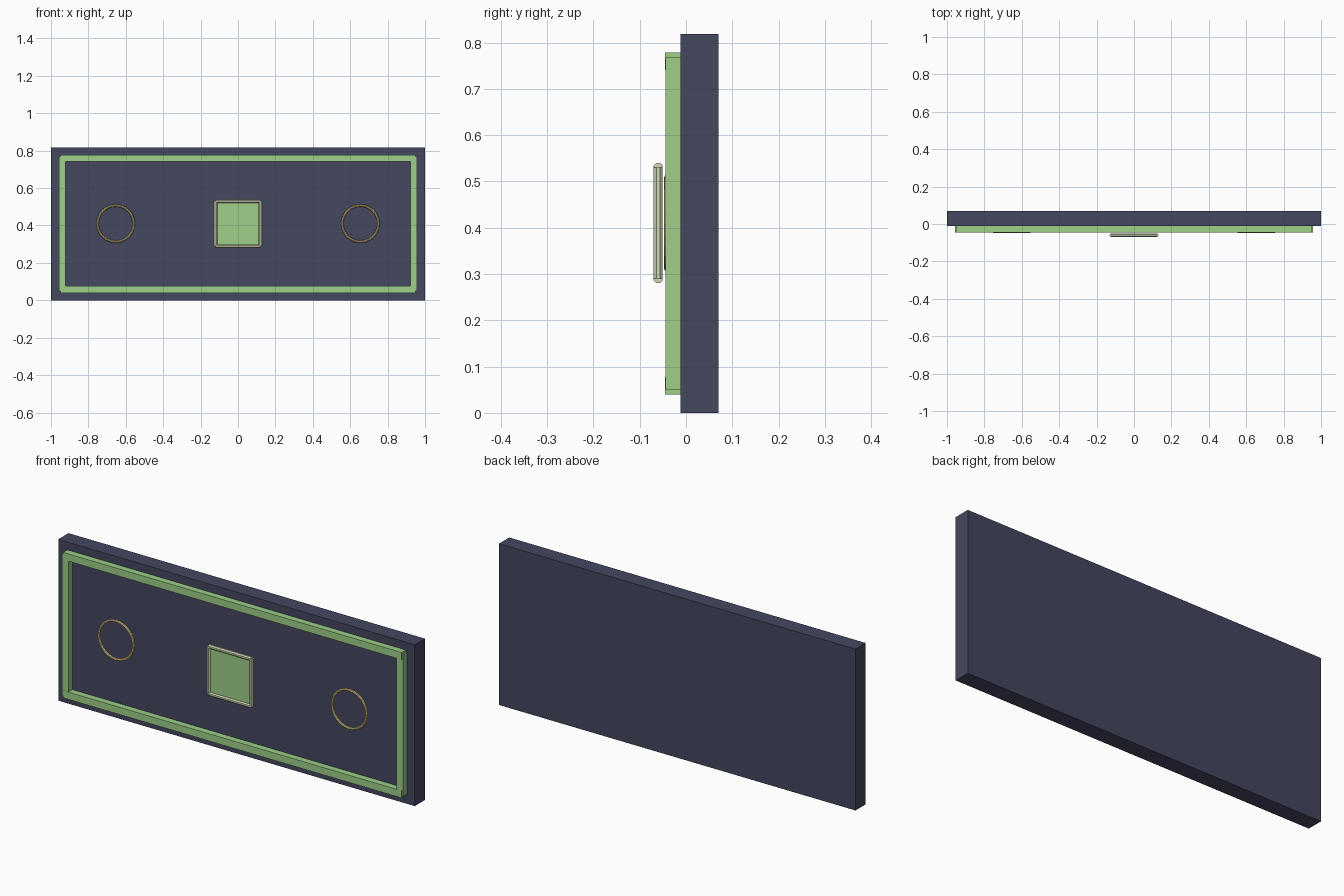
import bpy
from math import pi

if "Cube" in bpy.data.objects:
    bpy.data.objects.remove(bpy.data.objects["Cube"])


def material(name, rgb):
    m = bpy.data.materials.new(name)
    m.diffuse_color = (*rgb, 1)
    m.use_nodes = True
    m.node_tree.nodes["Principled BSDF"].inputs["Base Color"].default_value = m.diffuse_color
    return m


NAVY = material("navy", (0.058, 0.063, 0.117))
GREEN = material("green", (0.34, 0.62, 0.25))
PALE = material("pale_trim", (0.62, 0.68, 0.46))
GOLD = material("gold", (0.75, 0.6, 0.27))


def finish(name, mat):
    ob = bpy.context.object
    ob.name = name
    ob.data.materials.append(mat)
    return ob


def box(name, mat, x, y, z):
    # each axis is a (low, high) pair
    spans = (x, y, z)
    bpy.ops.mesh.primitive_cube_add(size=1, location=[(a + b) / 2 for a, b in spans])
    bpy.context.object.scale = [b - a for a, b in spans]
    bpy.ops.object.transform_apply(location=False, rotation=False)
    return finish(name, mat)


def rod(name, mat, loc, rot, length):
    bpy.ops.mesh.primitive_cylinder_add(vertices=8, radius=0.0105, depth=length,
                                        rotation=(0, 0, pi / 8))
    bpy.ops.object.transform_apply()
    ob = finish(name, mat)
    ob.location, ob.rotation_euler = loc, rot
    return ob


# Backing board
box("board", NAVY, (-1, 1), (-0.012, 0.07), (0, 0.818))

# Raised border: two long rails and two side rails
for side, z in (("bottom", 0.0585), ("top", 0.7595)):
    box(side + "_rail", GREEN, (-0.95, 0.95), (-0.045, -0.01), (z - 0.0185, z + 0.0185))
for side, x in (("left", -0.939), ("right", 0.939)):
    box(side + "_rail", GREEN, (x - 0.018, x + 0.018), (-0.0445, -0.01), (0.05, 0.768))

# Centre panel with rod trim
cz, half, y = 0.41, 0.12, -0.06
box("centre_panel", GREEN, (-half, half), (y - 0.003, y + 0.003), (cz - half, cz + half))
for s in (-1, 1):
    rod("panel_trim_upright", PALE, (s * half, y, cz), (0, 0, 0), 2 * half)
    rod("panel_trim_crossbar", PALE, (0, y, cz + s * half), (0, pi / 2, 0), 2 * half)

# Ring ornaments either side
for side, x in (("left", -0.654), ("right", 0.654)):
    bpy.ops.mesh.primitive_torus_add(major_segments=24, minor_segments=8, major_radius=0.097,
                                     minor_radius=0.007, location=(x, -0.041, cz),
                                     rotation=(pi / 2, 0, 0))
    finish(side + "_ring", GOLD)
